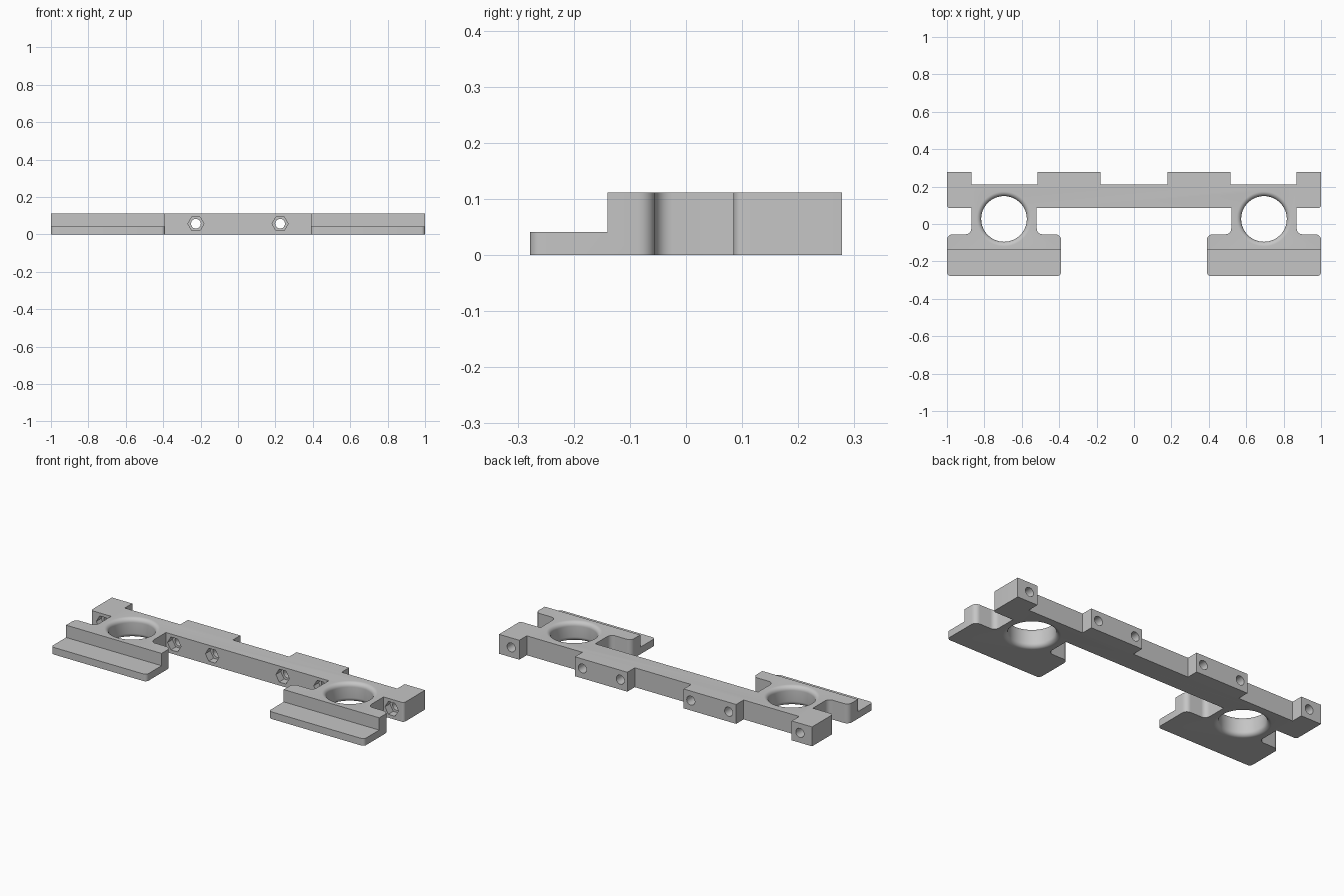
import bpy, bmesh
from math import sin, cos, pi
from mathutils import Vector

cube = bpy.data.objects.get("Cube")
if cube:
    bpy.data.objects.remove(cube, do_unlink=True)

HEIGHT = 0.112
STEP_Z, STEP_Y = 0.041, -0.14
BACK, RECESS, FRONT = 0.278, 0.21, 0.085
HOLE_X, HOLE_Y, HOLE_R, FLARE = 0.695, 0.027, 0.122, 0.025
BOLT_Z = 0.057

gray = bpy.data.materials.new("gray plastic")
gray.use_nodes = True
gray.diffuse_color = (0.56, 0.56, 0.56, 1)
gray.node_tree.nodes["Principled BSDF"].inputs["Base Color"].default_value = gray.diffuse_color


def finish(name, bm):
    bmesh.ops.remove_doubles(bm, verts=bm.verts, dist=1e-5)
    bmesh.ops.recalc_face_normals(bm, faces=bm.faces)
    mesh = bpy.data.meshes.new(name)
    bm.to_mesh(mesh)
    bm.free()
    ob = bpy.data.objects.new(name, mesh)
    bpy.context.collection.objects.link(ob)
    return ob


def prism(name, points, direction):
    """Solid made by pushing a flat polygon along a direction."""
    bm = bmesh.new()
    face = bm.faces.new([bm.verts.new(p) for p in points])
    new = bmesh.ops.extrude_face_region(bm, geom=[face], use_keep_orig=True)["geom"]
    verts = [g for g in new if isinstance(g, bmesh.types.BMVert)]
    bmesh.ops.translate(bm, vec=direction, verts=verts)
    return finish(name, bm)


def rounded(corners, steps=6):
    """Right-angled outline with a radius at each corner."""
    out = []
    for i, (x, y, r) in enumerate(corners):
        p = Vector((x, y, 0))
        if r == 0:
            out.append(p)
            continue
        a = (Vector((*corners[i - 1][:2], 0)) - p).normalized() * r
        b = (Vector((*corners[(i + 1) % len(corners)][:2], 0)) - p).normalized() * r
        for k in range(steps + 1):
            t = k / steps * pi / 2
            out.append(p + a * (1 - sin(t)) + b * (1 - cos(t)))
    return out


def rod(name, x, radius, sides, y0, y1):
    ring = [(x + radius * cos(2 * pi * k / sides), y0,
             BOLT_Z + radius * sin(2 * pi * k / sides)) for k in range(sides)]
    return prism(name, ring, (0, y1 - y0, 0))


def flared_plug(x):
    """Round cutter that widens at both mouths."""
    wide = HOLE_R + FLARE
    arc = [k / 8 * pi / 2 for k in range(9)]
    low = [(wide - FLARE * sin(t), FLARE * (1 - cos(t))) for t in arc]
    high = [(r, HEIGHT - z) for r, z in reversed(low)]
    profile = [(0, -0.02), (wide, -0.02)] + low + high + [(wide, HEIGHT + 0.02), (0, HEIGHT + 0.02)]
    bm = bmesh.new()
    vs = [bm.verts.new((x + r, HOLE_Y, z)) for r, z in profile]
    es = [bm.edges.new(pair) for pair in zip(vs, vs[1:])]
    bmesh.ops.spin(bm, geom=vs + es, cent=(x, HOLE_Y, 0), axis=(0, 0, 1),
                   angle=2 * pi, steps=64)
    return finish("hole_cutter", bm)


# Outline of the left half: bar, neck, foot, end tab and middle tab
half = [(0.52, FRONT, 0), (0.52, -0.055, 0.03), (0.39, -0.055, 0.03),
        (0.39, -BACK, 0.02), (1, -BACK, 0.02), (1, -0.055, 0.03),
        (0.87, -0.055, 0.03), (0.87, FRONT, 0), (1, FRONT, 0.015),
        (1, BACK, 0), (0.87, BACK, 0), (0.87, RECESS, 0),
        (0.515, RECESS, 0), (0.515, BACK, 0), (0.18, BACK, 0), (0.18, RECESS, 0)]
outline = half + [(-x, y, r) for x, y, r in reversed(half)]
bracket = prism("mounting_bracket", rounded(outline), (0, 0, HEIGHT))
bracket.data.materials.append(gray)

# Cutters: step along the feet, flared round holes, bolt holes with nut pockets
step = [(-1.1, STEP_Y, STEP_Z), (-1.1, -0.4, STEP_Z), (-1.1, -0.4, 0.2), (-1.1, STEP_Y, 0.2)]
cutters = [prism("step_cutter", step, (2.2, 0, 0))]
for side in (-1, 1):
    cutters.append(flared_plug(side * HOLE_X))
    for x in (0.225, 0.467, 0.922):
        cutters.append(rod("bolt_cutter", side * x, 0.026, 24, FRONT - 0.02, BACK + 0.05))
        cutters.append(rod("nut_cutter", side * x, 0.043, 6, FRONT - 0.02, FRONT + 0.045))

bpy.context.view_layer.objects.active = bracket
for ob in bpy.context.selected_objects:
    ob.select_set(False)
bracket.select_set(True)
for cutter in cutters:
    cutter.hide_render = True
    mod = bracket.modifiers.new("cut", "BOOLEAN")
    mod.operation = "DIFFERENCE"
    mod.solver = "EXACT"
    mod.object = cutter
    bpy.ops.object.modifier_apply(modifier=mod.name)
    bpy.data.objects.remove(cutter, do_unlink=True)

bpy.ops.object.shade_smooth_by_angle(angle=pi / 6)
